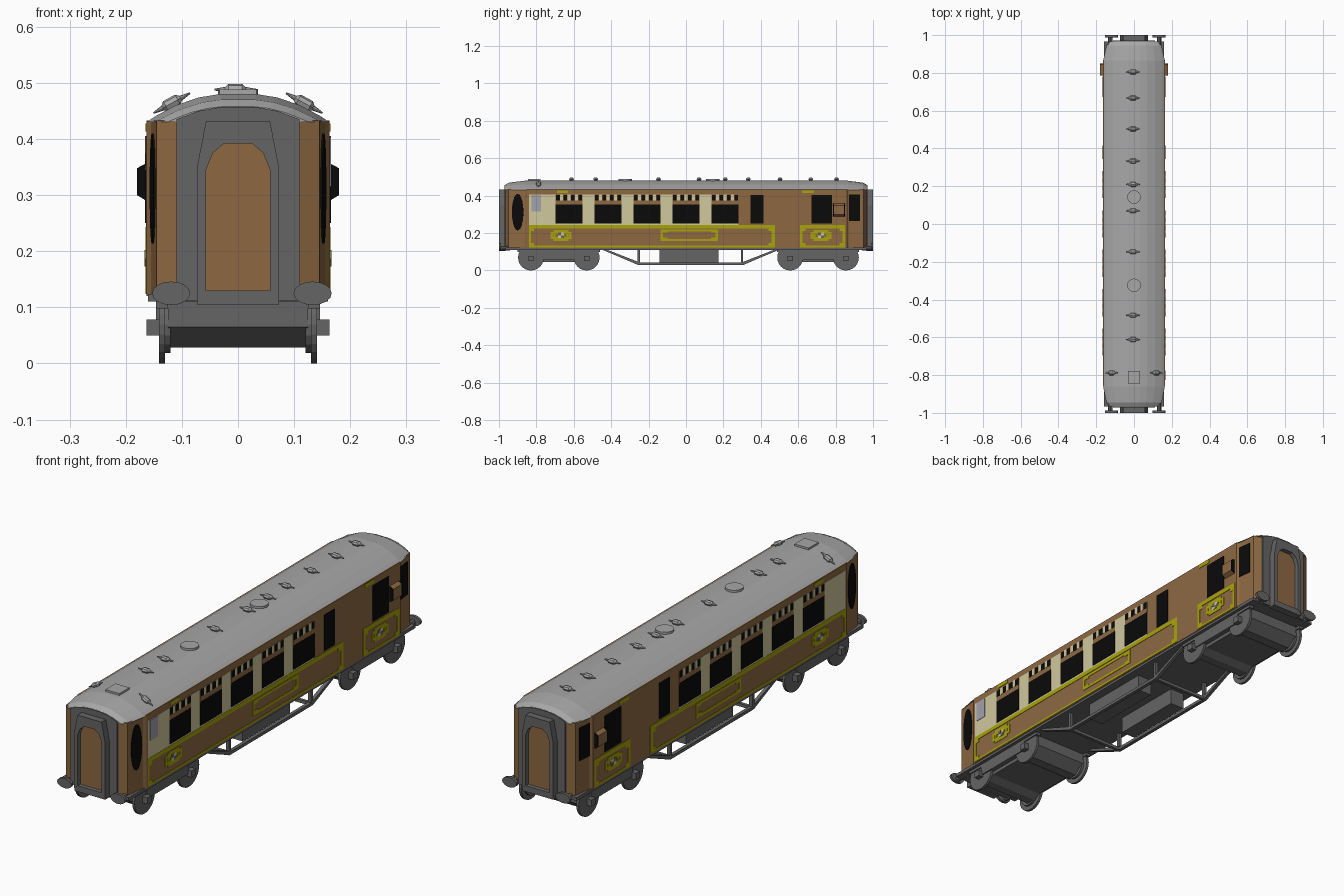
import bpy, bmesh, math
from mathutils import Matrix, Vector


def material(name, r, g, b):
    m = bpy.data.materials.new(name)
    m.diffuse_color = (r, g, b, 1)
    return m


BROWN = material("brown_paint", 0.27, 0.14, 0.055)
DARK = material("dark_grey", 0.13, 0.13, 0.13)
ROOF = material("roof_grey", 0.39, 0.39, 0.39)
CREAM = material("cream_paint", 0.63, 0.58, 0.34)
BLACK = material("black_glass", 0.003, 0.003, 0.003)
GOLD = material("gold_lining", 0.39, 0.37, 0.003)
FROST = material("frosted_glass", 0.36, 0.36, 0.42)


def finish(name, bm, mat):
    bmesh.ops.recalc_face_normals(bm, faces=bm.faces[:])
    me = bpy.data.meshes.new(name)
    bm.to_mesh(me)
    bm.free()
    me.materials.append(mat)
    ob = bpy.data.objects.new(name, me)
    bpy.context.collection.objects.link(ob)
    return ob


def loft(bm, rings):
    vs = [[bm.verts.new(p) for p in r] for r in rings]
    n = len(vs[0])
    for a, b in zip(vs, vs[1:]):
        for i in range(n):
            bm.faces.new((a[i], a[(i + 1) % n], b[(i + 1) % n], b[i]))
    bm.faces.new(vs[0])
    bm.faces.new(vs[-1])


PLACE = {"x": lambda d, u, v: (d, u, v), "y": lambda d, u, v: (u, d, v), "z": lambda d, u, v: (u, v, d)}


def prisms(name, polys, axis, spans, mat):
    """Extrude 2D outlines along an axis over each (start, end) span."""
    bm = bmesh.new()
    f = PLACE[axis]
    for a, b in spans:
        for poly in polys:
            loft(bm, [[f(d, u, v) for u, v in poly] for d in (a, b)])
    return finish(name, bm, mat)


def rect(u0, u1, v0, v1):
    return [(u0, v0), (u1, v0), (u1, v1), (u0, v1)]


def oval(u, v, ru, rv, n=16):
    return [(u + ru * math.cos(2 * math.pi * i / n), v + rv * math.sin(2 * math.pi * i / n)) for i in range(n)]


def frame(u0, u1, v0, v1, w):
    return [rect(u0, u1, v0, v0 + w), rect(u0, u1, v1 - w, v1),
            rect(u0, u0 + w, v0, v1), rect(u1 - w, u1, v0, v1)]


def both(a, b):
    return [(a, b), (-b, -a)]


def side(name, polys, t, mat):
    """Thin plates on both long sides, standing t proud of the wall."""
    return prisms(name, polys, "x", both(0.1615, 0.163 + t), mat)


def mirrored(half):
    return half + [(-u, v) for u, v in reversed(half)]


# Body shell with tapered vestibules
plan = [(0.11, -0.965), (0.145, -0.95), (0.155, -0.862), (0.163, -0.85),
        (0.163, 0.86), (0.155, 0.87), (0.145, 0.95), (0.11, 0.965)]
prisms("body", [mirrored(plan)], "z", [(0.12, 0.433)], BROWN)
prisms("floor_frame", [rect(-0.16, 0.16, -0.965, 0.965)], "z", [(0.11, 0.124)], DARK)

# Roof: arched section lofted along the length, dropping at both ends
arch = [(1, 0), (0.9, 0.22), (0.68, 0.6), (0.43, 0.88), (0.2, 1)]
bm = bmesh.new()
loft(bm, [[(w * u, y, 0.43 + h * v) for u, v in mirrored(arch)]
          for y, w, h in [(-0.967, 0.125, 0.028), (-0.945, 0.147, 0.04), (-0.86, 0.163, 0.05),
                          (0.865, 0.163, 0.05), (0.945, 0.147, 0.04), (0.967, 0.125, 0.028)]])
finish("roof", bm, ROOF)

# Roof ventilators: pointed spindles on small bases
def ventilator(x, y, z, tilt):
    bm = bmesh.new()
    rings = []
    for u, r in [(-0.037, 0.002), (-0.018, 0.006), (-0.012, 0.013), (0.012, 0.013), (0.018, 0.006), (0.037, 0.002)]:
        rings.append([(u, p, q) for p, q in oval(0, 0, r, r * 0.8, 8)])
    loft(bm, rings)
    bm.transform(Matrix.Translation((x, y, z)) @ Matrix.Rotation(tilt, 4, "Y"))
    finish("roof_ventilator", bm, ROOF)


for y in (0.805, 0.667, 0.503, 0.333, 0.21, 0.07, -0.147, -0.483, -0.612):
    ventilator(-0.005, y, 0.488, 0)
ventilator(0.118, -0.788, 0.464, 0.5)
ventilator(-0.118, -0.788, 0.464, -0.5)
prisms("roof_disc", [oval(0, 0.143, 0.036, 0.036), oval(0, -0.325, 0.036, 0.036)], "z", [(0.47, 0.489)], ROOF)
prisms("roof_hatch", [rect(-0.033, 0.033, -0.845, -0.778)], "z", [(0.47, 0.488)], ROOF)

# End panels, gangways and doors
panel = [(0.11, 0.112), (0.11, 0.435), (0.07, 0.45), (0.03, 0.457)]
prisms("end_panel", [mirrored(panel)], "y", both(0.955, 0.971), DARK)
outer = [(0.073, 0.115), (0.073, 0.35), (0.057, 0.432)]
inner = [(0.057, 0.13), (0.057, 0.345), (0.045, 0.375), (0.025, 0.392)]
prisms("gangway_frame", [mirrored(outer) + [(-u, v) for u, v in inner] + inner[::-1]], "y", both(0.965, 1.0), DARK)
prisms("gangway_sill", [rect(-0.073, 0.073, 0.105, 0.13)], "y", both(0.965, 0.998), DARK)
prisms("gangway_door", [mirrored(inner)], "y", both(0.965, 0.98), BROWN)

# Buffers
heads = [oval(-0.119, 0.125, 0.034, 0.021), oval(0.133, 0.125, 0.034, 0.021)]
stems = [oval(-0.125, 0.12, 0.012, 0.012, 8), oval(0.133, 0.12, 0.012, 0.012, 8)]
prisms("buffer_head", heads, "y", both(0.988, 1.0), DARK)
prisms("buffer_stem", stems, "y", both(0.94, 0.99), DARK)

# Cream upper band, windows and the small lights above them
wins = [(-0.697 + 0.2085 * i, -0.553 + 0.2085 * i) for i in range(5)]
side("cream_band", [rect(-0.84, wins[-1][1], 0.243, 0.405)], 0.001, CREAM)
side("window_header", [rect(a, b, 0.345, 0.405) for a, b in wins], 0.002, BROWN)
side("saloon_window", [rect(a, b, 0.25, 0.352) for a, b in wins], 0.003, BLACK)
lights = [rect(a + 0.002 + 0.04 * k, a + 0.022 + 0.04 * k, 0.374, 0.403) for a, b in wins for k in range(4)]
side("top_light", lights, 0.003, BLACK)
gaps = [rect(a + 0.024 + 0.04 * k, a + 0.040 + 0.04 * k, 0.374, 0.405) for a, b in wins for k in range(3)]
side("top_light_divider", gaps, 0.003, CREAM)
side("luggage_window", [rect(0.345, 0.415, 0.25, 0.403), rect(0.672, 0.78, 0.25, 0.403)], 0.003, BLACK)
prisms("frosted_window", [rect(-0.825, -0.775, 0.315, 0.403)], "x", [(0.16, 0.166)], FROST)

# Vestibule windows lying on the tapered walls
def vestibule_window(name, poly, y, s):
    ob = prisms(name, [poly], "x", [(-0.003, 0.003)], BLACK)
    slope = math.atan2(0.01, 0.085) * s * (-1 if y < 0 else 1)
    ob.matrix_world = Matrix.Translation(Vector((s * 0.151, y, 0))) @ Matrix.Rotation(slope, 4, "Z")


for s in (-1, 1):
    vestibule_window("oval_window", oval(0, 0.312, 0.031, 0.098, 20), -0.9, s)
    vestibule_window("end_door_window", rect(-0.03, 0.03, 0.265, 0.405), 0.9, s)

# Gold lining: long panel, guard panel, centre plate, crests, roof-edge tabs
lining = [rect(-0.84, 0.475, 0.225, 0.243), rect(-0.84, 0.475, 0.124, 0.133),
          rect(-0.84, -0.83, 0.124, 0.243), rect(0.457, 0.475, 0.124, 0.243),
          rect(0.61, 0.85, 0.225, 0.243), rect(0.61, 0.85, 0.124, 0.133),
          rect(0.61, 0.622, 0.124, 0.243), rect(0.838, 0.85, 0.124, 0.243)]
for a, b in [(-0.83, 0.457), (0.622, 0.838)]:
    for y in (a, b - 0.016):
        lining += [rect(y, y + 0.016, 0.133, 0.147), rect(y, y + 0.016, 0.21, 0.225)]
lining += frame(-0.135, 0.17, 0.157, 0.22, 0.011)
lining += [rect(-0.124, -0.1, 0.157, 0.175), rect(-0.124, -0.1, 0.202, 0.22),
           rect(0.135, 0.159, 0.157, 0.175), rect(0.135, 0.159, 0.202, 0.22)]
crests = (-0.668, 0.722)
for c in crests:
    lining += frame(c - 0.04, c + 0.04, 0.157, 0.217, 0.011)
    lining += frame(c - 0.056, c + 0.056, 0.167, 0.207, 0.013)
lining += [rect(-0.69, -0.63, 0.413, 0.428), rect(0.62, 0.685, 0.413, 0.428)]
side("gold_lining", lining, 0.002, GOLD)
side("crest_plate", [rect(c - 0.016, c + 0.016, 0.173, 0.202) for c in crests], 0.003, CREAM)
side("crest_mark", [p for c in crests for p in (rect(c - 0.016, c, 0.187, 0.202), rect(c, c + 0.016, 0.173, 0.187))],
     0.004, DARK)

# Guard lookouts on both sides, glazed fore and aft
look = [(0.155, 0.285), (0.18, 0.3), (0.18, 0.348), (0.155, 0.361)]
polys = [look, [(-u, v) for u, v in look]]
prisms("lookout", polys, "y", [(0.79, 0.845)], BROWN)
prisms("lookout_glass", polys, "y", [(0.786, 0.79), (0.845, 0.849)], BLACK)

# Bogies, wheels and axle boxes
half = [(0.2, 0.112), (0.2, 0.065), (0.155, 0.028), (0.115, 0.028), (0.085, 0.045)]
for c in (-0.68, 0.706):
    prisms("bogie_block", [[(c + u, v) for u, v in mirrored(half)]], "x", [(-0.125, 0.125)], DARK)
    prisms("bogie_side_frame", [rect(c - 0.22, c + 0.22, 0.098, 0.112), rect(c - 0.14, c + 0.14, 0.06, 0.1)],
           "x", both(0.125, 0.146), DARK)
    axles = (c - 0.149, c + 0.149)
    prisms("wheel", [oval(y, 0.069, 0.069, 0.069, 24) for y in axles], "x", both(0.13, 0.141), DARK)
    prisms("wheel_flange", [oval(y, 0.069, 0.05, 0.05) for y in axles], "x", both(0.12, 0.13), DARK)
    prisms("axle_box", [rect(y - 0.014, y + 0.014, 0.05, 0.078) for y in axles], "x", both(0.14, 0.163), DARK)

# Truss rods, cross bars and equipment boxes
truss = [rect(-0.255, 0.305, 0.029, 0.042), rect(-0.26, -0.247, 0.03, 0.112), rect(0.293, 0.306, 0.03, 0.112),
         [(-0.45, 0.112), (-0.425, 0.112), (-0.245, 0.042), (-0.255, 0.029)],
         [(0.475, 0.112), (0.5, 0.112), (0.305, 0.029), (0.295, 0.042)]]
prisms("truss", truss, "x", both(0.125, 0.14), DARK)
prisms("truss_cross_bar", [rect(-0.26, -0.247, 0.029, 0.042), rect(0.293, 0.306, 0.029, 0.042)],
       "x", [(-0.13, 0.13)], DARK)
prisms("equipment_box", [rect(-0.143, 0.175, 0.04, 0.112)], "x", both(0.055, 0.122), DARK)
